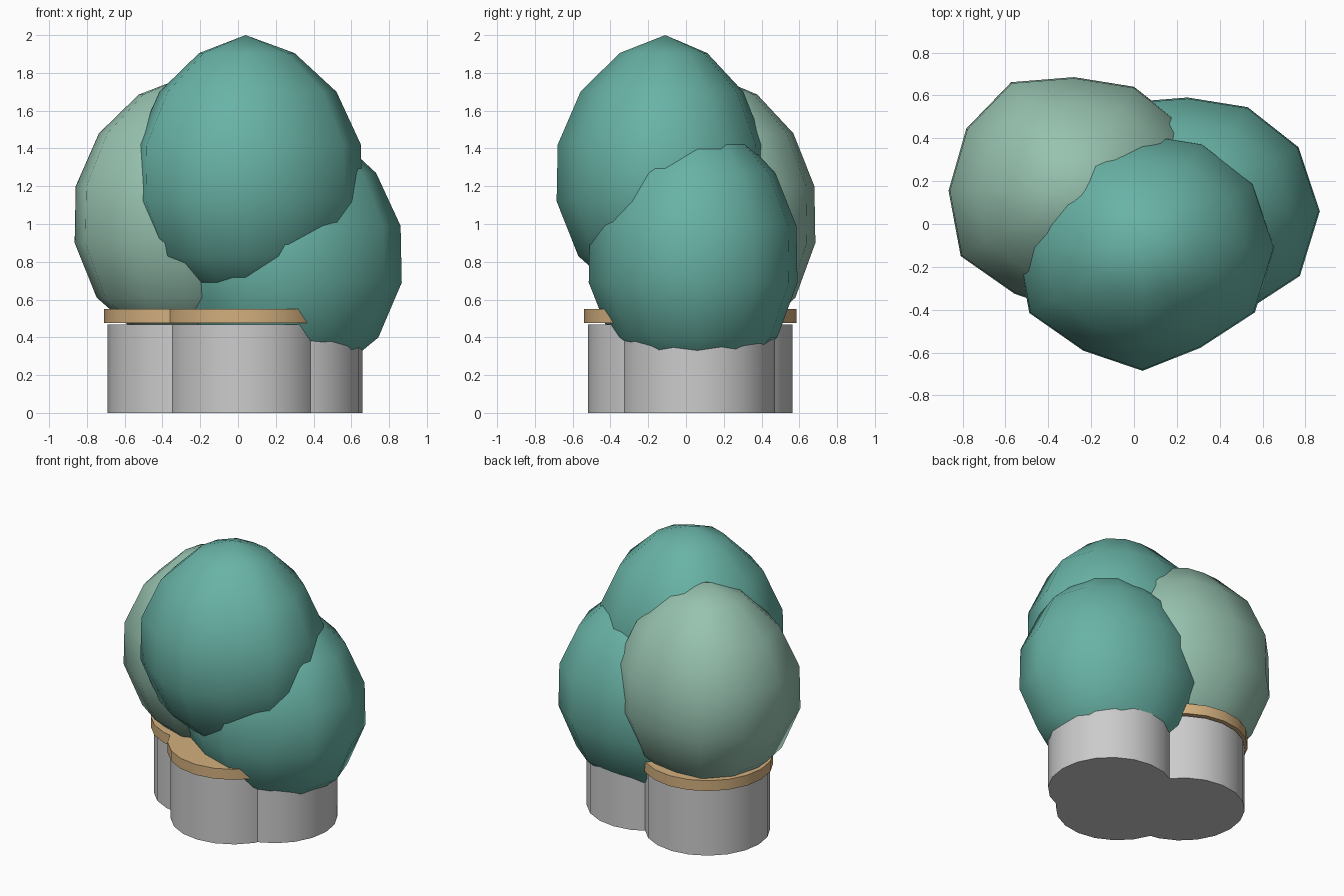
import bpy, bmesh, math

if "Cube" in bpy.data.objects:
    bpy.data.objects.remove(bpy.data.objects["Cube"])


def material(name, rgb):
    m = bpy.data.materials.new(name)
    m.diffuse_color = (*rgb, 1)
    m.use_nodes = True
    m.node_tree.nodes["Principled BSDF"].inputs["Base Color"].default_value = m.diffuse_color
    return m


TEAL = material("teal", (0.14, 0.45, 0.38))
SAGE = material("sage", (0.31, 0.54, 0.43))
TAN = material("tan", (0.65, 0.43, 0.21))

# Foliage shape: uneven radius per 30 degree step, and rings of (height, radius factor)
RADII = [.617, .597, .56, .53, .585, .58, .585, .61, .555, .575, .54, .605]
RINGS = [(-.63, .43), (-.44, .80), (-.15, 1), (.15, .99), (.43, .78), (.635, .42)]


def finish(ob, angle, mat=None):
    if mat:
        ob.data.materials.append(mat)
    bpy.ops.object.select_all(action='DESELECT')
    ob.select_set(True)
    bpy.context.view_layer.objects.active = ob
    bpy.ops.object.shade_smooth_by_angle(angle=math.radians(angle))


def foliage(name, x, y, z, mat):
    bm = bmesh.new()
    n = len(RADII)
    rows = [[bm.verts.new((r * f * math.cos(math.tau * i / n),
                           r * f * math.sin(math.tau * i / n), h))
             for i, r in enumerate(RADII)] for h, f in RINGS]
    bottom, top = bm.verts.new((0, 0, -.69)), bm.verts.new((0, 0, .73))
    for i in range(n):
        j = (i + 1) % n
        for a, b in zip(rows, rows[1:]):
            bm.faces.new((a[i], a[j], b[j], b[i]))
        bm.faces.new((rows[-1][i], rows[-1][j], top))
        bm.faces.new((rows[0][j], rows[0][i], bottom))
    me = bpy.data.meshes.new(name)
    bm.to_mesh(me)
    bm.free()
    ob = bpy.data.objects.new(name, me)
    bpy.context.collection.objects.link(ob)
    ob.location = (x, y, z)
    finish(ob, 45, mat)


def disc(name, x, y, z0, z1, r, mat=None):
    bpy.ops.mesh.primitive_cylinder_add(vertices=20, radius=r, depth=z1 - z0,
                                        location=(x, y, (z0 + z1) / 2))
    ob = bpy.context.object
    ob.name = name
    finish(ob, 30, mat)


# Three potted bushes: pot, rim and foliage at different heights
for side, x, y, z, mat in [("left", -.28, .155, 1.05, SAGE),
                           ("front", .04, -.11, 1.27, TEAL),
                           ("right", .25, .06, .84, TEAL)]:
    disc(side + "_pot", x, y, 0, .467, .41)
    disc(side + "_rim", x, y, .475, .55, .43, TAN)
    foliage(side + "_foliage", x, y, z, mat)
